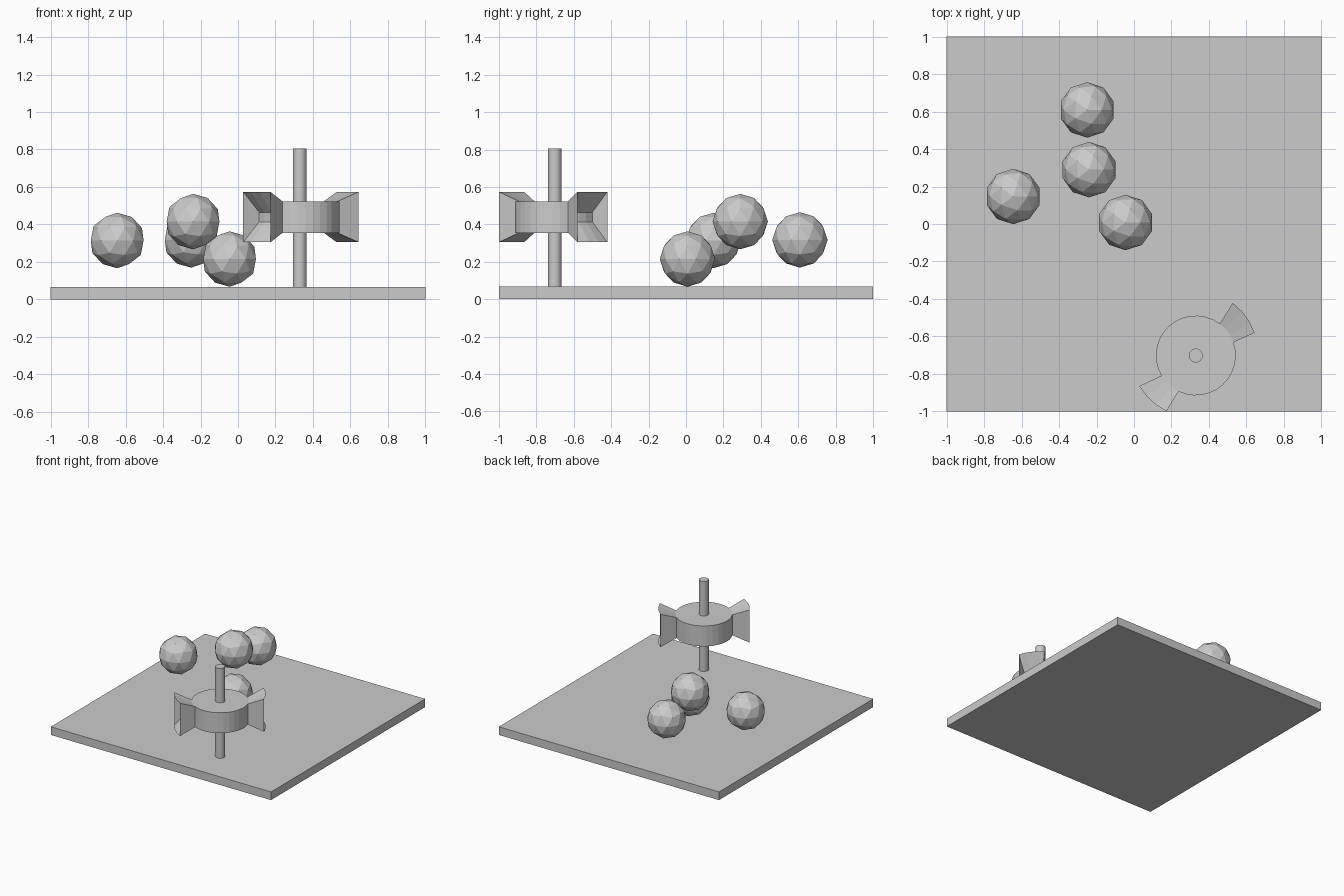
import bpy, bmesh, math
from mathutils import Vector, Matrix

if "Cube" in bpy.data.objects:
    bpy.data.objects.remove(bpy.data.objects["Cube"])


def add_object(name, bm, loc):
    bm.normal_update()
    me = bpy.data.meshes.new(name)
    bm.to_mesh(me)
    bm.free()
    ob = bpy.data.objects.new(name, me)
    ob.location = loc
    bpy.context.collection.objects.link(ob)
    return ob


# floor slab
bm = bmesh.new()
bmesh.ops.create_cube(bm, size=1, matrix=Matrix.Diagonal((2, 2, 0.067, 1)))
add_object("floor_slab", bm, (0, 0, 0.0335))

# faceted balls
for i, loc in enumerate([(-0.645, 0.147, 0.314), (-0.25, 0.609, 0.317),
                         (-0.24, 0.29, 0.415), (-0.045, 0.008, 0.215)]):
    bm = bmesh.new()
    bmesh.ops.create_icosphere(bm, subdivisions=2, radius=0.148)
    add_object(f"ball_{i + 1}", bm, loc)

# upright pole
AX, AY = 0.33, -0.702
bm = bmesh.new()
bmesh.ops.create_cone(bm, cap_ends=True, segments=32, radius1=0.037,
                      radius2=0.037, depth=0.738)
add_object("pole", bm, (AX, AY, 0.436))

# rotor hub
bm = bmesh.new()
phase = math.radians(19.2)
bmesh.ops.create_cone(bm, cap_ends=True, segments=32, radius1=0.213,
                      radius2=0.213, depth=0.168,
                      matrix=Matrix.Rotation(phase, 4, 'Z'))
bm.normal_update()
step = math.tau / 32


def side_faces(start):
    mids = [(phase + (start + k + 0.5) * step) for k in range(3)]
    dirs = [Vector((math.cos(a), math.sin(a), 0)) for a in mids]
    return [f for f in bm.faces if any(f.normal.dot(d) > 0.999 for d in dirs)]


# two flared, hollow paddles pulled out of the hub sides
pivot = Vector((0.0137, -0.0152, 0))
for start in (0, 17):
    faces = side_faces(start)
    for sxy, sz in ((1.6, 1.6), (0.73, 0.19)):
        res = bmesh.ops.extrude_face_region(bm, geom=faces)["geom"]
        bmesh.ops.delete(bm, geom=[f for f in faces if f.is_valid],
                         context='FACES_ONLY')
        faces = [g for g in res if isinstance(g, bmesh.types.BMFace)]
        for v in {v for f in faces for v in f.verts}:
            d = v.co - pivot
            v.co = pivot + Vector((d.x * sxy, d.y * sxy, d.z * sz))
add_object("rotor", bm, (AX, AY, 0.439))
